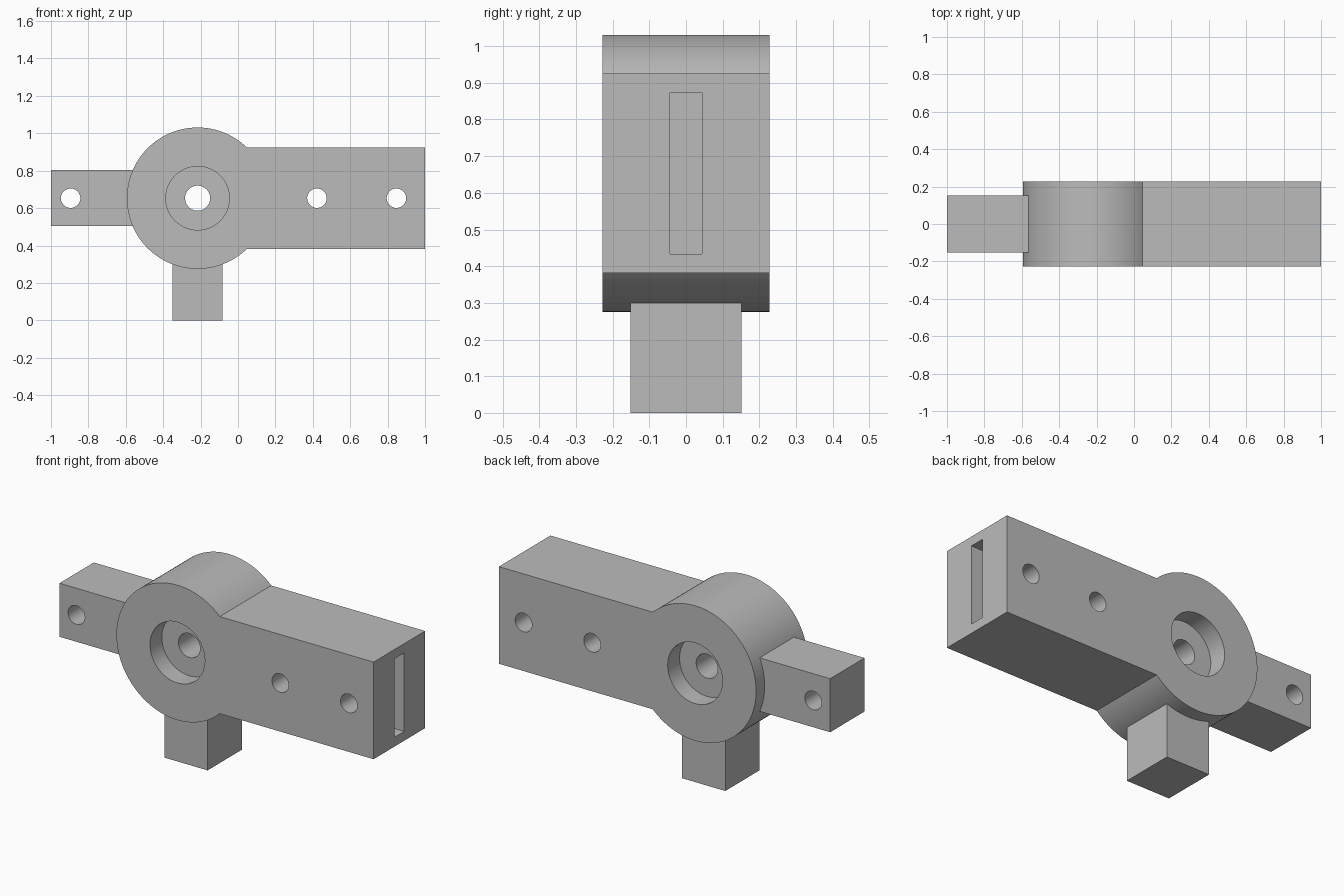
import bpy, bmesh, math
from mathutils import Matrix

if "Cube" in bpy.data.objects:
    bpy.data.objects.remove(bpy.data.objects["Cube"], do_unlink=True)

HUB_X, AXIS_Z, HUB_R = -0.216, 0.653, 0.378
HALF_DEPTH, HALF_BEAM = 0.228, 0.272

grey = bpy.data.materials.new("plain grey")
grey.use_nodes = True
grey.diffuse_color = (0.5, 0.5, 0.5, 1)
grey.node_tree.nodes["Principled BSDF"].inputs["Base Color"].default_value = (0.5, 0.5, 0.5, 1)


def make_object(name, bm):
    bmesh.ops.recalc_face_normals(bm, faces=bm.faces[:])
    mesh = bpy.data.meshes.new(name)
    bm.to_mesh(mesh)
    bm.free()
    mesh.materials.append(grey)
    obj = bpy.data.objects.new(name, mesh)
    bpy.context.collection.objects.link(obj)
    return obj


def box(name, low, high):
    bm = bmesh.new()
    bmesh.ops.create_cube(bm, size=1)
    for v in bm.verts:
        v.co = [l + (c + 0.5) * (h - l) for c, l, h in zip(v.co, low, high)]
    return make_object(name, bm)


def pin(name, x, radius, length, y=0):
    """Cylinder along y on the common axis height."""
    bm = bmesh.new()
    place = Matrix.Translation((x, y, AXIS_Z)) @ Matrix.Rotation(math.pi / 2, 4, 'X')
    bmesh.ops.create_cone(bm, cap_ends=True, segments=64, radius1=radius,
                          radius2=radius, depth=length, matrix=place)
    return make_object(name, bm)


def finish(obj, cutters=()):
    """Cut the holes, then smooth the round walls."""
    bpy.ops.object.select_all(action='DESELECT')
    obj.select_set(True)
    bpy.context.view_layer.objects.active = obj
    for cutter in cutters:
        mod = obj.modifiers.new("cut", 'BOOLEAN')
        mod.operation = 'DIFFERENCE'
        mod.solver = 'EXACT'
        mod.object = cutter
        bpy.ops.object.modifier_apply(modifier=mod.name)
        bpy.data.objects.remove(cutter, do_unlink=True)
    bpy.ops.object.shade_smooth_by_angle(angle=math.radians(30))


# Body: round hub and straight beam as one extruded outline
start = math.asin(HALF_BEAM / HUB_R)
steps = 96
outline = [(1, AXIS_Z - HALF_BEAM), (1, AXIS_Z + HALF_BEAM)]
for i in range(steps + 1):
    a = start + (2 * math.pi - 2 * start) * i / steps
    outline.append((HUB_X + HUB_R * math.cos(a), AXIS_Z + HUB_R * math.sin(a)))
bm = bmesh.new()
face = bm.faces.new([bm.verts.new((x, -HALF_DEPTH, z)) for x, z in outline])
extruded = bmesh.ops.extrude_face_region(bm, geom=[face])["geom"]
bmesh.ops.translate(bm, vec=(0, 2 * HALF_DEPTH, 0),
                    verts=[g for g in extruded if isinstance(g, bmesh.types.BMVert)])
body = make_object("hub_and_beam", bm)

# Bearing seats on both sides, axle hole, bolt holes and blade slot
cuts = [pin("seat_cutter", HUB_X, 0.17, 0.21, side * HALF_DEPTH) for side in (-1, 1)]
cuts.append(pin("axle_cutter", HUB_X, 0.067, 1))
cuts += [pin("bolt_cutter", x, 0.052, 1) for x in (0.422, 0.847)]
cuts.append(box("slot_cutter", (0.2, -0.043, 0.433), (1.1, 0.043, 0.873)))
finish(body, cuts)

# Side tab with its bolt hole
side_tab = box("side_tab", (-1, -0.152, 0.503), (-0.5, 0.152, 0.803))
finish(side_tab, [pin("tab_cutter", -0.895, 0.052, 1)])

# Lower foot
box("lower_foot", (-0.35, -0.152, 0), (-0.082, 0.152, 0.36))
